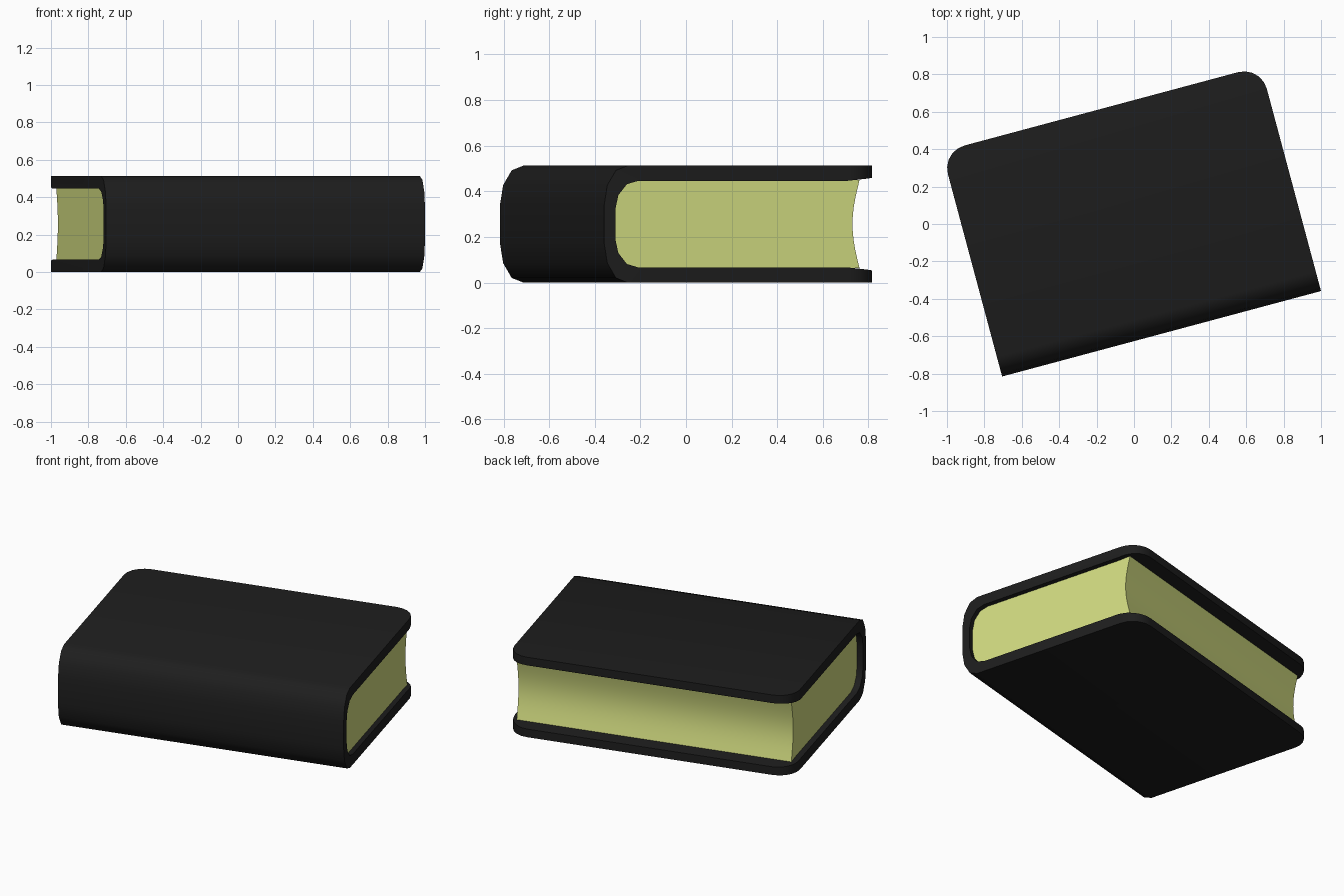
import bpy, bmesh, math
from mathutils import Matrix

if "Cube" in bpy.data.objects:
    bpy.data.objects.remove(bpy.data.objects["Cube"])

ROT = Matrix.Rotation(math.radians(15), 4, 'Z')
H = 0.512


def material(name, color):
    m = bpy.data.materials.new(name)
    m.diffuse_color = color
    m.use_nodes = True
    m.node_tree.nodes["Principled BSDF"].inputs["Base Color"].default_value = m.diffuse_color
    return m


def mirrored(lower):
    """Lower half of a (depth, height) profile plus its mirror image."""
    return lower + [(v, H - z) for v, z in reversed(lower)]


def extrude_profile(name, profile, u0, u1, mat, corner=None):
    """Extrude a closed profile along the book's length, optionally rounding the free corners."""
    bm = bmesh.new()
    face = bm.faces.new([bm.verts.new((u0, v, z)) for v, z in profile])
    ext = bmesh.ops.extrude_face_region(bm, geom=[face])
    moved = [g for g in ext['geom'] if isinstance(g, bmesh.types.BMVert)]
    bmesh.ops.translate(bm, vec=(u1 - u0, 0, 0), verts=moved)
    if corner:
        vmax = max(v for v, z in profile)
        edges = [e for e in bm.edges
                 if all(abs(p.co.y - vmax) < 1e-4 for p in e.verts)
                 and abs(e.verts[0].co.x - e.verts[1].co.x) < 1e-4]
        bmesh.ops.bevel(bm, geom=edges, offset=corner, offset_type='OFFSET',
                        segments=5, profile=0.5, affect='EDGES')
    bmesh.ops.recalc_face_normals(bm, faces=bm.faces[:])
    bm.transform(ROT)
    mesh = bpy.data.meshes.new(name)
    bm.to_mesh(mesh)
    bm.free()
    mesh.materials.append(mat)
    ob = bpy.data.objects.new(name, mesh)
    bpy.context.collection.objects.link(ob)
    bpy.ops.object.select_all(action='DESELECT')
    ob.select_set(True)
    bpy.context.view_layer.objects.active = ob
    bpy.ops.object.shade_smooth_by_angle(angle=math.radians(38))
    return ob


def spine(v, z):
    """Lower half of the rounded spine curve, from the cover inwards to the middle."""
    steps = [(0.105, 0), (0.053, 0.02), (0.014, 0.085), (0, 0.17)]
    k = (H / 2 - z) / (H / 2)
    return [(v + dv, z + dz * k) for dv, dz in steps]


black = material("cover_black", (0.013, 0.013, 0.013, 1))
cream = material("paper_cream", (0.65, 0.72, 0.22, 1))

# Cover: C-shaped profile of two boards joined by the rounded spine
FORE = 0.64
outer = mirrored([(FORE, 0)] + spine(-0.605, 0))
inner = mirrored([(FORE, 0.052), (0.50, 0.066)] + spine(-0.555, 0.066))
extrude_profile("book_cover", outer + inner[::-1], -0.892, 0.873, black, corner=0.125)

# Page block: rounded at the spine, hollow at the fore edge
z0, z1, n = 0.063, H - 0.063, 10
fore_edge = []
for i in range(n + 1):
    t = i / n
    fore_edge.append((0.562 - 0.032 * math.sin(math.pi * t), z1 + (z0 - z1) * t))
pages = mirrored(spine(-0.56, z0)) + fore_edge
extrude_profile("page_block", pages, -0.855, 0.842, cream)
